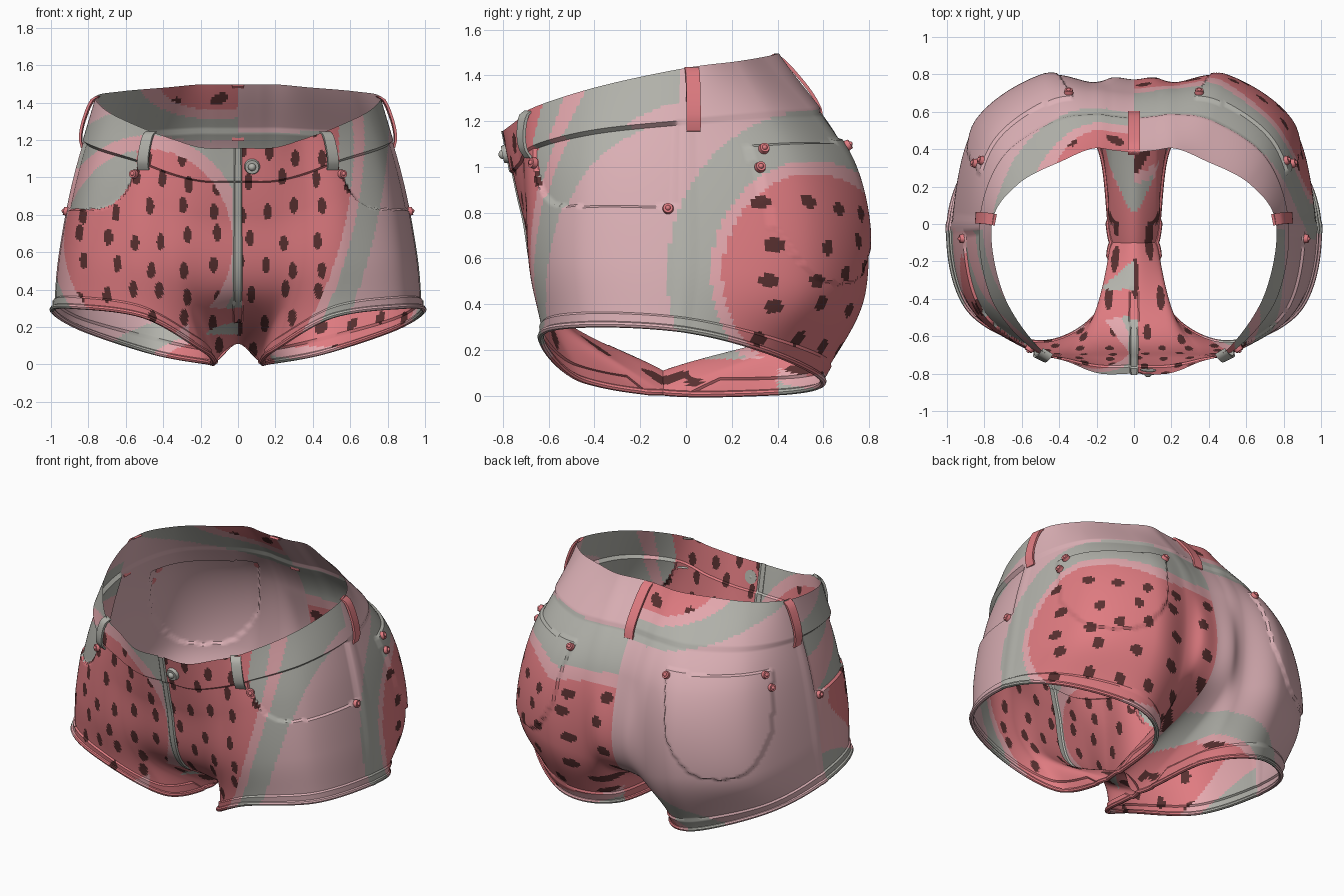
import bpy, bmesh, math
from mathutils import Vector, Matrix

if "Cube" in bpy.data.objects:
    bpy.data.objects.remove(bpy.data.objects["Cube"])

def material(name, rgb):
    m = bpy.data.materials.new(name)
    m.diffuse_color = (*rgb, 1)
    m.use_nodes = True
    m.node_tree.nodes["Principled BSDF"].inputs["Base Color"].default_value = m.diffuse_color
    return m

MATS = [material("melon red", (.74, .20, .22)), material("rind pink", (.79, .40, .43)),
        material("rind grey", (.45, .45, .41)), material("base pink", (.72, .44, .47)),
        material("seed brown", (.10, .03, .03))]
RED, RING, GREY, PINK, SEED = range(5)
N, M = 240, 108          # columns round the half, rows waist to hem
BAND = M // 6            # last row of the waistband

# Seam profiles, waist to hem: centre seams share one profile, the others are given
INSEAM, FORK = Vector((.12, -.1, .015)), Vector((0, -.1, .11))
def centre(profile, x, dy, hem):
    return [Vector((x, y + dy, z)) for y, z in profile] + [Vector(hem)]
FRONT = [(-.79, 1.16), (-.715, .8), (-.59, .38)]
BACK = [(.375, 1.49), (.70, 1.0), (.70, .4)]
SIDES = [
    [(.33, -.735, 1.2), (.36, -.705, .84), (.34, -.66, .46), (.19, -.46, .075)],
    [(.5, -.655, 1.26), (.57, -.665, .92), (.58, -.66, .55), (.5, -.625, .26)],
    [(.69, -.37, 1.35), (.81, -.42, .97), (.865, -.45, .6), (.875, -.45, .31)],
    [(.75, 0, 1.43), (.88, 0, .98), (.955, 0, .58), (.98, -.02, .29)],
    [(.61, .21, 1.455), (.78, .46, 1), (.855, .52, .5), (.84, .35, .2)],
    [(.37, .335, 1.475), (.47, .71, 1), (.49, .78, .48), (.47, .59, .075)]]
COLS = ([centre(FRONT, 0, 0, FORK), centre(FRONT, .18, 0, INSEAM)]
        + [[Vector(p) for p in c] for c in SIDES]
        + [centre(BACK, .22, .02, (.2, .42, .02)), centre(BACK, .11, .01, INSEAM), centre(BACK, 0, 0, FORK)])

def spline(a, b, c, d, t):
    return b + ((c - a)*t + (2*a - 5*b + 4*c - d)*t*t + (3*b - a - 3*c + d)*t*t*t) / 2

def sample(keys, n, first, last):
    ext, out = [first] + keys + [last], []
    for i in range(n + 1):
        f = i / n * (len(keys) - 1)
        k = min(int(f), len(keys) - 2)
        out.append(spline(*ext[k:k + 4], f - k))
    return out

def mirror(p, s=-1):
    return Vector((s * p.x, p.y, p.z))

# Pocket areas
def across(p):
    return abs(p.x) * .83 - p.y * .55

def in_back_pocket(p):
    h = (across(p) - .215) / .315
    return p.y > 0 and abs(h) < 1 and .49 + .25 * abs(h)**3 < p.z < 1.1 - .015 * h

def in_front_pocket(p):
    x = abs(p.x)
    return p.y < -.04 and x > .54 and .83 + .2 * max(0, (.8 - x) / .25)**3 < p.z < 1.3

# Melon slices: side sign, zone, centre, radii, tilt, rind scale, grey scale
MELONS = [(1, "front", .24, .78, .33, .85, .24, 1.15, 1.5),
          (-1, "front", .48, .65, .45, .5, 0, 1.15, 1.45),
          (1, "side", .55, .53, .39, .44, 0, 1.13, 1.62),
          (-1, "back", .12, 1.5, .3, .14, 0, 1.35, 2.2),
          (-1, "back", .1, 0, .3, .13, 0, 1.25, 2.1)]
LIMIT = {"front": (-2, -.03), "side": (-.2, 2), "back": (0, 2)}

def is_seed(p):
    front = p.y < 0
    a, b = (p.x if front else across(p)), p.z
    w = .16 if front else .2
    row = math.floor(b / .15)
    a += .5 * w * (row % 2)
    cell = math.floor(a / w)
    a -= (cell + .5 + .2 * math.sin(cell * 7 + row * 3)) * w
    b -= (row + .5 + .2 * math.sin(cell * 5 + row * 11)) * .15
    return (a / (.022 if front else .033))**2 + (b / (.045 if front else .033))**2 < 1

def paint(p):
    ax, col = abs(p.x), PINK
    for s, zone, cx, cz, rx, rz, tilt, ring, grey in MELONS:
        lo, hi = LIMIT[zone]
        if s * p.x >= 0 and lo < p.y < hi:
            a, b = (p.y if zone == "side" else ax) - cx, p.z - cz
            c, n = math.cos(tilt), math.sin(tilt)
            d = math.hypot((a*c - b*n) / rx, (a*n + b*c) / rz)
            col = min(col, RED if d < 1 else RING if d < ring else GREY if d < grey else PINK)
    if ax < .26 and p.y < .4 and p.z < (.16 if p.y > -.35 else .3):
        col = RED                                   # crotch
    if col == RED and in_front_pocket(p):
        col = GREY                                  # pocket lining
    if p.y < -.3 and -.03 < p.x < .02 and p.z > .3:
        col = GREY                                  # fly
    return SEED if col == RED and is_seed(p) else col

def finish(name, bm, color=None):
    me = bpy.data.meshes.new(name)
    for f in bm.faces:
        f.smooth = True
        f.material_index = paint(f.calc_center_median()) if color is None else color
    bm.to_mesh(me)
    bm.free()
    for m in MATS:
        me.materials.append(m)
    me.set_sharp_from_angle(angle=math.radians(40))
    bpy.context.collection.objects.link(bpy.data.objects.new(name, me))

# Half surface, its normals and the raised details
cols = [sample(c, M, 2*c[0] - c[1], 2*c[-1] - c[-2]) for c in COLS]
base = []
for keys in zip(*cols):
    base.append(sample(list(keys), N, mirror(keys[1]), mirror(keys[-2])))

def normal(i, j):
    dv = base[min(j+1, M)][i] - base[max(j-1, 0)][i]
    du = base[j][min(i+1, N)] - base[j][max(i-1, 0)]
    return dv.cross(du).normalized()

def raised(p, i, j):
    d = 0
    if j <= BAND:
        d = .01
    elif in_back_pocket(p):
        d = .014
    elif in_front_pocket(p):
        d = -.014
    if j > M - 7 and N // 8 < i < N - N // 8:
        d += .01                                    # hem fold
    if p.x < .022 and p.y < -.35:
        d += .008                                   # fly
    if j > BAND and abs(i - N // 2) < 2:
        d += .004                                   # side seam
    return d

norm = [[normal(i, j) for i in range(N + 1)] for j in range(M + 1)]
grid = [[base[j][i] + norm[j][i] * raised(base[j][i], i, j) for i in range(N + 1)] for j in range(M + 1)]
for row in grid:
    row[0].x = row[N].x = 0

# Shorts body, both halves
bm = bmesh.new()
for s in (1, -1):
    vs = [[bm.verts.new(mirror(p, s)) for p in row] for row in grid]
    for j in range(M):
        for i in range(N):
            q = [vs[j][i], vs[j+1][i], vs[j+1][i+1], vs[j][i+1]]
            bm.faces.new(q[::s])
bmesh.ops.remove_doubles(bm, verts=bm.verts[:], dist=.0005)
finish("shorts_body", bm)

# Skin rings of points into a tube
def skin(rings, closed):
    bm = bmesh.new()
    vs = [[bm.verts.new(p) for p in r] for r in rings]
    n = len(vs[0])
    for k in range(len(vs) if closed else len(vs) - 1):
        a, b = vs[k], vs[(k + 1) % len(vs)]
        for m in range(n):
            bm.faces.new([a[m], a[(m+1) % n], b[(m+1) % n], b[m]])
    if not closed:
        bm.faces.new(vs[0][::-1])
        bm.faces.new(vs[-1])
    bmesh.ops.recalc_face_normals(bm, faces=bm.faces[:])
    return bm

# Rolled leg hems
UP = Vector((0, 0, 1))
for s, side in ((1, "right"), (-1, "left")):
    pts = [mirror(p, s) for p in grid[M][N//10: N - N//10]]
    rings = []
    for k, p in enumerate(pts):
        t = (pts[(k + 1) % len(pts)] - pts[k - 1]).normalized()
        a = t.cross(UP).normalized()
        b = a.cross(t)
        rings.append([p + (a * math.cos(m * math.pi / 4) + b * math.sin(m * math.pi / 4)) * .014 for m in range(8)])
    finish(side + "_leg_hem", skin(rings, True))

# Belt loops arch over the waistband
def belt_loop(name, i, s, color):
    rings = []
    for k in range(11):
        t = k / 10
        j = round(t * BAND * 1.2)
        n = norm[j][i].copy()
        if i == N:
            n.x = 0
        w = UP.cross(n).normalized() * .031
        p = base[j][i] + n * .038 * max(0, math.sin(math.pi * t))**.4
        n = n * .007
        rings.append([mirror(q, s) for q in (p + w - n, p + w + n, p - w + n, p - w - n)])
    finish(name, skin(rings, False), color)

for s, side in ((1, "right"), (-1, "left")):
    belt_loop("front_belt_loop_" + side, 67, s, GREY)
    belt_loop("side_belt_loop_" + side, 122, s, RED)
belt_loop("back_belt_loop", N, 1, RED)

# Rivets and button sit on the nearest surface point
def stud(bm, target, r, s=1):
    t = Vector(target)
    _, i, j = min(((grid[j][i] - t).length, i, j) for j in range(0, M, 2) for i in range(0, N, 2))
    n, p = mirror(norm[j][i], s), mirror(grid[j][i], s)
    mat = Matrix.Translation(p + n * .008) @ n.to_track_quat('Z', 'Y').to_matrix().to_4x4()
    bmesh.ops.create_cone(bm, cap_ends=True, segments=20, radius1=r, radius2=r * .85, depth=.022, matrix=mat)
    bmesh.ops.create_uvsphere(bm, u_segments=12, v_segments=8, radius=r / 2, matrix=mat @ Matrix.Translation((0, 0, .008)))

bm = bmesh.new()
for s in (1, -1):
    for t in ((.55, -.67, 1.02), (.92, -.06, .81), (.35, .68, 1.08), (.8, .33, 1.06), (.82, .33, 1)):
        stud(bm, t, .025, s)
finish("pocket_rivets", bm, RED)
bm = bmesh.new()
stud(bm, (.07, -.79, 1.06), .043)
finish("waist_button", bm, GREY)
